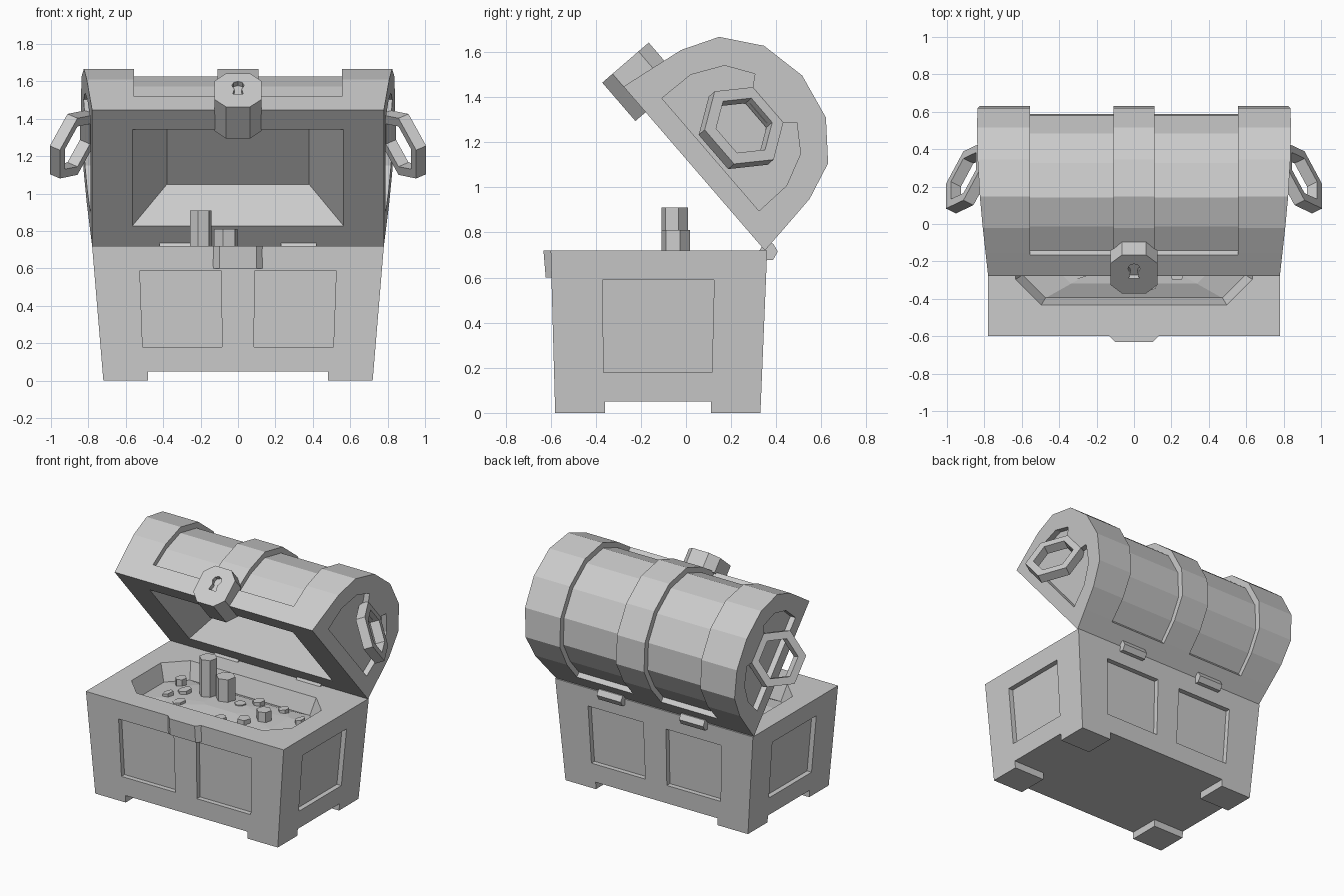
import bpy, bmesh, math, random
from mathutils import Vector

if "Cube" in bpy.data.objects:
    bpy.data.objects.remove(bpy.data.objects["Cube"], do_unlink=True)

GREY = (0.6, 0.6, 0.6, 1)
mat = bpy.data.materials.new("plain_grey")
mat.use_nodes = True
mat.diffuse_color = GREY
bsdf = next(n for n in mat.node_tree.nodes if n.type == 'BSDF_PRINCIPLED')
bsdf.inputs["Base Color"].default_value = GREY


def loft(name, rings, closed=False):
    """Skin matching loops of points; cap the ends unless the loft closes."""
    bm = bmesh.new()
    loops = [[bm.verts.new(p) for p in ring] for ring in rings]
    n = len(loops[0])
    pairs = list(zip(loops, loops[1:]))
    if closed:
        pairs.append((loops[-1], loops[0]))
    else:
        bm.faces.new(loops[0])
        bm.faces.new(loops[-1])
    for a, b in pairs:
        for i in range(n):
            j = (i + 1) % n
            bm.faces.new((a[i], a[j], b[j], b[i]))
    bmesh.ops.recalc_face_normals(bm, faces=bm.faces)
    mesh = bpy.data.meshes.new(name)
    bm.to_mesh(mesh)
    bm.free()
    mesh.materials.append(mat)
    ob = bpy.data.objects.new(name, mesh)
    bpy.context.collection.objects.link(ob)
    return ob


def cut(ob, rings):
    """Carve a lofted shape out of an object."""
    cutter = loft("cutter", rings)
    cutter.hide_render = True
    mod = ob.modifiers.new("cut", 'BOOLEAN')
    mod.operation = 'DIFFERENCE'
    mod.solver = 'EXACT'
    mod.object = cutter
    bpy.context.view_layer.objects.active = ob
    bpy.ops.object.modifier_apply(modifier=mod.name)
    bpy.data.objects.remove(cutter, do_unlink=True)


def rect(x0, x1, y0, y1):
    return [(x0, y0), (x1, y0), (x1, y1), (x0, y1)]


def octagon(x0, x1, y0, y1, c):
    return [(x0 + c, y0), (x1 - c, y0), (x1, y0 + c), (x1, y1 - c),
            (x1 - c, y1), (x0 + c, y1), (x0, y1 - c), (x0, y0 + c)]


def flat(outline, z):
    return [(x, y, z) for x, y in outline]


# --- Base box, tapered towards the floor ---
TOP, FOOT = 0.72, 0.05


def wall(z):
    """Half width, front and back of the box at a height."""
    t = z / TOP
    return 0.72 + 0.06 * t, -0.58 - 0.02 * t, 0.33 + 0.03 * t


def box_ring(z):
    w, f, b = wall(z)
    return flat(rect(-w, w, f, b), z)


base = loft("base_box", [box_ring(FOOT), box_ring(TOP)])

# Sunken panels on all four walls
DEPTH, LOW, HIGH = 0.035, 0.18, 0.59
for s in (-1, 1):
    for out, side in ((-0.8, 1), (0.6, 2)):
        sign = 1 if side == 1 else -1
        inner, outer = [], []
        for z, xs in ((LOW, (0.085, 0.51)), (HIGH, (0.09, 0.525))):
            for x in (xs if z == LOW else xs[::-1]):
                inner.append((s * x, wall(z)[side] + sign * DEPTH, z))
                outer.append((s * x, out, z))
        cut(base, [inner, outer])
    corners = [(-0.365, LOW), (0.115, LOW), (0.125, HIGH), (-0.37, HIGH)]
    cut(base, [[(s * (wall(z)[0] - DEPTH), y, z) for y, z in corners],
               [(s * 1.0, y, z) for y, z in corners]])

# Hollow for the treasure
cut(base, [flat(octagon(-0.59, 0.59, -0.39, 0.13, 0.12), 0.59),
           flat(octagon(-0.64, 0.64, -0.44, 0.18, 0.14), 0.74)])

# Corner feet
for sx, side in ((-1, "right"), (1, "left")):
    for end, y_in in (("front", -0.36), ("back", 0.11)):
        rings = []
        for z in (0, FOOT):
            w, f, b = wall(z)
            rings.append(flat(rect(sx * 0.48, sx * w, y_in, f if end == "front" else b), z))
        loft(f"{end}_{side}_foot", rings)

# Lip below the lock
loft("front_lip", [[(-0.14, -0.59, z), (-0.1, y, z), (0.1, y, z), (0.14, -0.59, z)]
                   for z, y in ((0.6, -0.622), (TOP, -0.632))])

# Hinge barrels
for s in (-1, 1):
    loft("hinge", [[(s * x, 0.365 + 0.042 * math.cos(math.radians(a)),
                     0.715 + 0.042 * math.sin(math.radians(a))) for a in range(0, 360, 60)]
                   for x in (0.23, 0.42)])

# --- Treasure ---
random.seed(4)
mound = [flat(octagon(-0.6, 0.6, -0.4, 0.14, 0.12), 0.58)]
for k, z in ((1, 0.6), (0.7, 0.635), (0.25, 0.65)):
    mound.append([(x * k, (y + 0.13) * k - 0.13, z) for x, y in octagon(-0.6, 0.6, -0.4, 0.14, 0.12)])
loft("treasure_mound", mound)


def coins(name, x, y, top, r, sides=6, lean=0.0):
    rings = []
    for z, k in ((0.59, 1), (top, 1)):
        rings.append([(x + r * math.cos(math.tau * i / sides + 0.3),
                       y + r * math.sin(math.tau * i / sides + 0.3),
                       z + lean * math.cos(math.tau * i / sides)) for i in range(sides)])
    loft(name, rings)


coins("tall_coin_stack", -0.2, -0.05, 0.91, 0.06)
coins("middle_coin_stack", -0.065, -0.045, 0.81, 0.065)
coins("short_coin_stack", 0.31, -0.15, 0.71, 0.05)
for x, y in ((0.34, 0.03), (0.51, -0.03), (-0.45, 0.0), (-0.42, -0.19), (-0.29, -0.25),
             (0.06, -0.06), (0.23, -0.26), (0.09, -0.32), (-0.35, -0.1), (0.15, 0.02)):
    coins("loose_coin", x, y, random.uniform(0.65, 0.685), random.uniform(0.035, 0.05),
          random.choice((5, 6)), random.uniform(0, 0.012))

# --- Lid, in hinge coordinates: u runs to the front rim, v rises from the rim ---
ALONG, UP, HINGE = Vector((0, -0.653, 0.757)), Vector((0, 0.757, 0.653)), Vector((0, 0.35, TOP))
MID = 0.48


def lid(x, u, v):
    return HINGE + ALONG * u + UP * v + Vector((x, 0, 0))


def lid_end(v):
    return 0.78 + 0.095 * v


def mirrored(half):
    return half + [(2 * MID - u, v) for u, v in reversed(half) if u < MID]


arc = [(0.02, 0.14), (0.044, 0.3), (0.11, 0.465), (0.27, 0.59), (MID, 0.632)]
profile = mirrored([(0, 0)] + arc)
body = loft("lid", [[lid(s * lid_end(v), u, v) for u, v in profile] for s in (-1, 1)])

# Sunken strips between the straps
inner = [(MID + (u - MID) * 0.925, v * 0.935) for u, v in mirrored(arc)]
outer = [(MID + (u - MID) * 1.3, v * 1.25) for u, v in mirrored(arc)]
outer[0], outer[-1] = (-0.15, inner[0][1]), (2 * MID + 0.15, inner[0][1])
strip = inner + outer[::-1]
for s in (-1, 1):
    cut(body, [[lid(s * x, u, v) for u, v in strip] for x in (0.11, 0.555)])

# Sunken end panels with a tapered tab that carries the handle
panel = mirrored([(0.15, 0.095), (0.155, 0.26), (0.222, 0.4), (0.338, 0.478), (0.424, 0.375)])
for s in (-1, 1):
    cut(body, [[lid(s * (lid_end(v) - 0.04), u, v) for u, v in panel],
               [lid(s * 1.1, u, v) for u, v in panel]])

# Tapered hollow inside the lid
cut(body, [[lid(x, u, -0.02) for x, u in rect(-0.58, 0.58, 0.135, 0.83)],
           [lid(x, u, 0.25) for x, u in rect(-0.38, 0.38, 0.22, 0.74)]])

# Six-sided ring handles
TILT = math.radians(33)
for s, side in ((-1, "right"), (1, "left")):
    rings = []
    for a in range(0, 360, 60):
        ca, sa = math.cos(math.radians(a)), math.sin(math.radians(a))
        ring = []
        for r, n in rect(0.142, 0.2, -0.032, 0.032):
            v = 0.275 + r * sa * math.cos(TILT) + n * math.sin(TILT)
            x = 0.885 - r * sa * math.sin(TILT) + n * math.cos(TILT)
            ring.append(lid(s * x, MID + r * ca, v))
        rings.append(ring)
    loft(f"{side}_handle", rings, closed=True)

# Lock plate with keyhole, and the catch folding under the rim
plate = octagon(-0.125, 0.125, -0.06, 0.212, 0.06)
lock = loft("lock_plate", [[lid(x, u, v) for x, v in plate] for u in (0.93, 1.035)])
hole = [(0.033 * math.cos(math.tau * i / 8), 0.115 + 0.033 * math.sin(math.tau * i / 8)) for i in range(8)]
slot = [(-0.028, 0.045), (0.028, 0.045), (0.014, 0.11), (-0.014, 0.11)]
for shape in (hole, slot):
    cut(lock, [[lid(x, u, v) for x, v in shape] for u in (1.005, 1.1)])
catch = [(-0.125, 0.002), (-0.065, -0.06), (0.065, -0.06), (0.125, 0.002)]
loft("lock_catch", [[lid(x, u, v) for x, v in catch] for u in (0.81, 1.0)])
